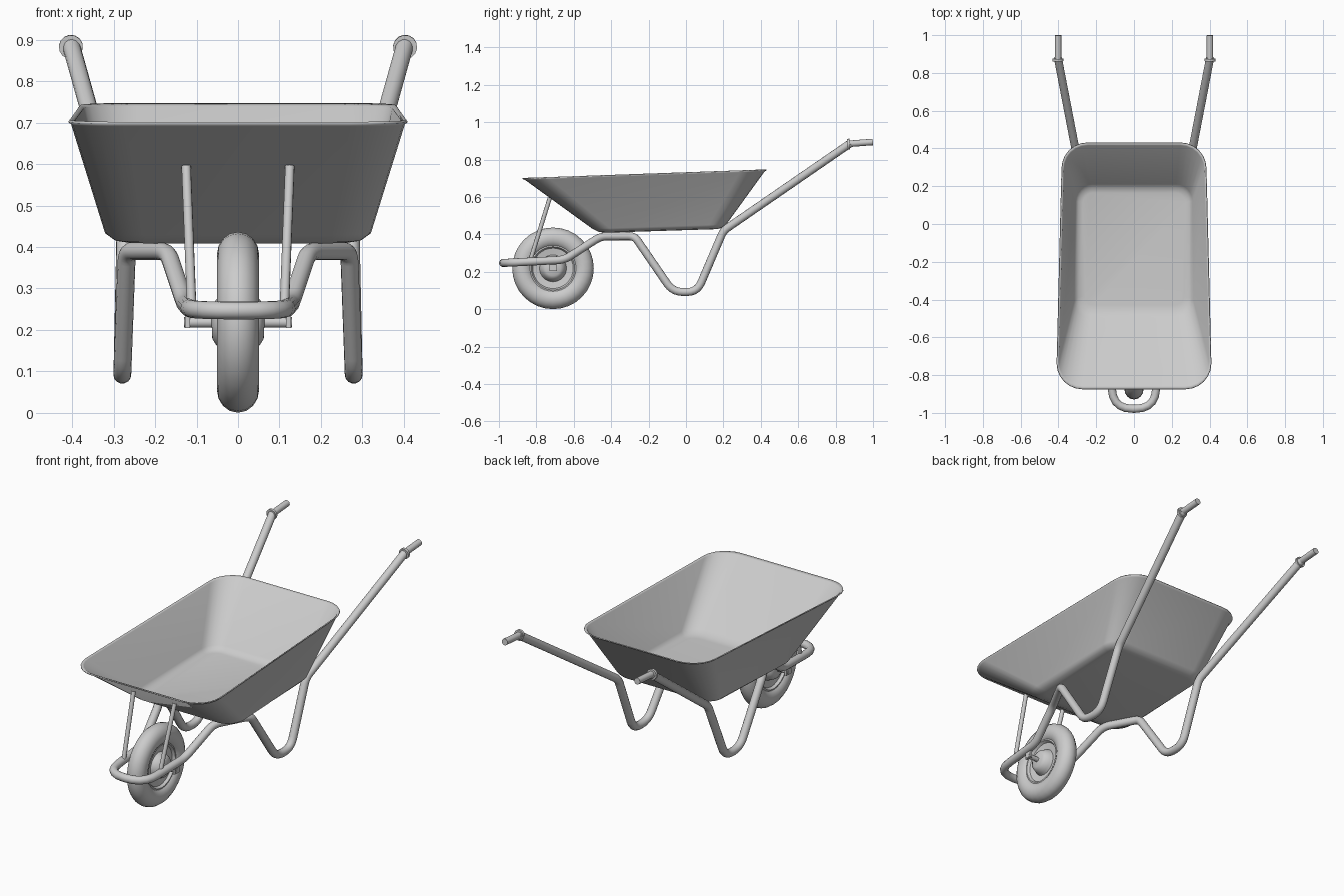
import bpy, bmesh, math
from mathutils import Vector, Matrix

if "Cube" in bpy.data.objects:
    bpy.data.objects.remove(bpy.data.objects["Cube"])


def mesh_object(name, bm, angle=40):
    bmesh.ops.recalc_face_normals(bm, faces=bm.faces)
    me = bpy.data.meshes.new(name)
    bm.to_mesh(me)
    bm.free()
    ob = bpy.data.objects.new(name, me)
    bpy.context.collection.objects.link(ob)
    bpy.ops.object.select_all(action='DESELECT')
    ob.select_set(True)
    bpy.context.view_layer.objects.active = ob
    bpy.ops.object.shade_smooth_by_angle(angle=math.radians(angle))
    return ob


def rounded_path(points, steps=5):
    """points: (x, y, z, bend length); corners become quadratic bends."""
    out = []
    for i, p in enumerate(points):
        c, r = Vector(p[:3]), p[3]
        if r == 0:
            out.append(c)
            continue
        a = c + (Vector(points[i - 1][:3]) - c).normalized() * r
        b = c + (Vector(points[i + 1][:3]) - c).normalized() * r
        for k in range(steps + 1):
            t = k / steps
            out.append(a * (1 - t) ** 2 + c * 2 * t * (1 - t) + b * t * t)
    return out


def tube(name, pts, radius, sides=14):
    """Sweep a circle along the path, mitred at each point."""
    bm = bmesh.new()
    pts = [Vector(p) for p in pts]
    rings, up = [], None
    for i, p in enumerate(pts):
        d0 = (p - pts[i - 1]).normalized() if i else (pts[1] - p).normalized()
        d1 = (pts[i + 1] - p).normalized() if i < len(pts) - 1 else d0
        t = (d0 + d1).normalized()
        if up is None:
            up = t.orthogonal()
        up = (up - t * up.dot(t)).normalized()
        side = t.cross(up)
        rings.append([bm.verts.new(p + radius * (up * math.cos(a) + side * math.sin(a)))
                      for a in (2 * math.pi * k / sides for k in range(sides))])
    for r, s in zip(rings, rings[1:]):
        for k in range(sides):
            j = (k + 1) % sides
            bm.faces.new((r[k], r[j], s[j], s[k]))
    bm.faces.new(rings[0])
    bm.faces.new(rings[-1])
    return mesh_object(name, bm)


def lathe_x(name, profile, center, segs=32):
    """Revolve (x, radius) points around the x axis."""
    bm = bmesh.new()
    vs = [bm.verts.new((x, 0, r)) for x, r in profile]
    es = [bm.edges.new(e) for e in zip(vs, vs[1:])]
    bmesh.ops.spin(bm, geom=vs + es, cent=(0, 0, 0), axis=(1, 0, 0),
                   angle=2 * math.pi, steps=segs)
    bmesh.ops.remove_doubles(bm, verts=bm.verts, dist=1e-5)
    bmesh.ops.translate(bm, verts=bm.verts, vec=center)
    return mesh_object(name, bm)


# Tray: lofted rounded rectangles, tilted up towards the back
def tray_ring(bm, y0, y1, w0, w1, z0, z1, r, n=6):
    ring = []
    for sx, y, w, a0 in ((1, y0, w0, -90), (1, y1, w1, 0), (-1, y1, w1, 90), (-1, y0, w0, 180)):
        cx = sx * (w - r)
        cy = y + r if y == y0 else y - r
        for k in range(n + 1):
            a = math.radians(a0 + 90 * k / n)
            px, py = cx + r * math.cos(a), cy + r * math.sin(a)
            ring.append(bm.verts.new((px, py, z0 + (z1 - z0) * (py - y0) / (y1 - y0))))
    return ring


bm = bmesh.new()
rings = [tray_ring(bm, *a) for a in (
    (-0.43, 0.165, 0.265, 0.27, 0.412, 0.431, 0.05),
    (-0.465, 0.193, 0.295, 0.295, 0.416, 0.437, 0.075),
    (-0.498, 0.213, 0.318, 0.312, 0.432, 0.455, 0.09),
    (-0.858, 0.418, 0.400, 0.374, 0.693, 0.738, 0.13),
    (-0.874, 0.430, 0.408, 0.382, 0.699, 0.745, 0.135))]
bm.faces.new(rings[0])
for r, s in zip(rings, rings[1:]):
    for k in range(len(r)):
        j = (k + 1) % len(r)
        bm.faces.new((r[k], r[j], s[j], s[k]))
tray = mesh_object("tray", bm, 50)
sol = tray.modifiers.new("thickness", 'SOLIDIFY')
sol.thickness = 0.006
sol.offset = 0

# Frame: one bent tube from handle to handle, around the wheel
half = [(0.403, 0.88, 0.888, 0), (0.272, 0.20, 0.42, 0.03), (0.279, 0.06, 0.092, 0.055),
        (0.279, -0.07, 0.092, 0.055), (0.268, -0.275, 0.39, 0.03), (0.17, -0.455, 0.39, 0.04),
        (0.128, -0.65, 0.264, 0.04), (0.112, -0.978, 0.247, 0.105)]
path = half + [(-x, y, z, r) for x, y, z, r in reversed(half)]
tube("frame", rounded_path(path), 0.0215)

# Wheel: tyre, dished rim with hub, axle
wheel = (0, -0.711, 0.2185)
tyre = [(0.051 * math.sin(a), 0.163 + 0.055 * math.cos(a))
        for a in (2 * math.pi * k / 16 for k in range(17))]
lathe_x("tyre", tyre, wheel)
side = [(0.034, 0.128), (0.036, 0.116), (0.022, 0.108), (0.016, 0.072),
        (0.030, 0.066), (0.052, 0.056), (0.062, 0.040), (0.064, 0.0)]
lathe_x("wheel_hub", [(-x, r) for x, r in reversed(side)] + side, wheel)
lathe_x("axle", [(-0.13, 0), (-0.13, 0.013), (0.13, 0.013), (0.13, 0)], wheel, 12)

for s, tag in ((1, "right"), (-1, "left")):
    # Handle grips with an end collar
    tube("grip_" + tag, [(s * 0.402, 0.868, 0.884), (s * 0.402, 0.999, 0.894)], 0.0175)
    tube("grip_collar_" + tag, [(s * 0.403, 0.862, 0.882), (s * 0.403, 0.876, 0.883)], 0.029)
    # Braces from the nose of the frame to the front of the tray
    tube("front_brace_" + tag, [(s * 0.112, -0.832, 0.262), (s * 0.125, -0.728, 0.595)], 0.0115, 10)
    # Brackets holding the axle under the frame
    bm = bmesh.new()
    bmesh.ops.create_cube(bm, size=1, matrix=Matrix.Translation((s * 0.122, -0.711, 0.232))
                          @ Matrix.Diagonal((0.012, 0.04, 0.055, 1)))
    mesh_object("axle_bracket_" + tag, bm)
